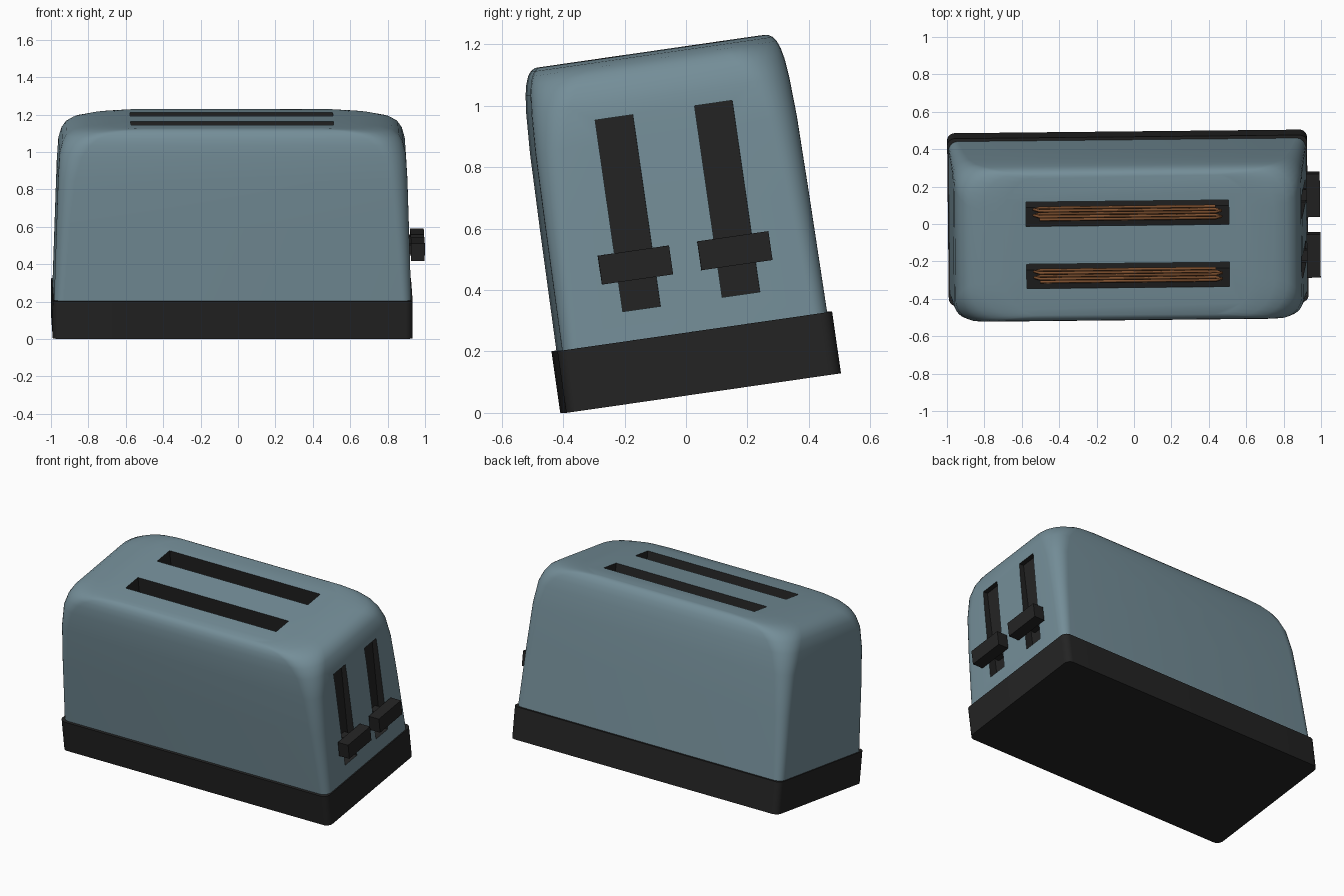
import bpy, bmesh, math
from mathutils import Matrix

if "Cube" in bpy.data.objects:
    bpy.data.objects.remove(bpy.data.objects["Cube"])

# whole toaster leans back a little and is turned very slightly
HX, HA, CX = 0.962, 0.452, -0.033
TILT = math.radians(8.2)
POSE = (Matrix.Translation((0, 0.048, HA * math.sin(TILT)))
        @ Matrix.Rotation(math.radians(0.6), 4, 'Z') @ Matrix.Rotation(TILT, 4, 'X'))


def material(name, col):
    m = bpy.data.materials.new(name)
    m.diffuse_color = (*col, 1)
    m.use_nodes = True
    m.node_tree.nodes["Principled BSDF"].inputs["Base Color"].default_value = m.diffuse_color
    return m


BLUE = material("blue_grey_enamel", (0.175, 0.27, 0.315))
DARK = material("black_plastic", (0.017, 0.017, 0.017))
WIRE = material("copper_brown", (0.22, 0.085, 0.03))


def add_object(name, bm, mats):
    me = bpy.data.meshes.new(name)
    bmesh.ops.recalc_face_normals(bm, faces=bm.faces)
    bm.to_mesh(me)
    bm.free()
    for m in mats:
        me.materials.append(m)
    ob = bpy.data.objects.new(name, me)
    bpy.context.collection.objects.link(ob)
    return ob


def loft(name, levels, mats):
    """Stack of rounded rectangles: (z, half x, half y, corner radius)."""
    bm, rings, n = bmesh.new(), [], 8
    for z, hx, hy, r in levels:
        ring = []
        for q, (sx, sy) in enumerate(((1, 1), (-1, 1), (-1, -1), (1, -1))):
            for i in range(n + 1):
                t = (q + i / n) * math.pi / 2
                ring.append(bm.verts.new((CX + sx * (hx - r) + r * math.cos(t),
                                          sy * (hy - r) + r * math.sin(t), z)))
        rings.append(ring)
    for lo, hi in zip(rings, rings[1:]):
        for i in range(len(lo)):
            j = (i + 1) % len(lo)
            bm.faces.new((lo[i], lo[j], hi[j], hi[i]))
    bm.faces.new(rings[0][::-1])
    bm.faces.new(rings[-1])
    return add_object(name, bm, mats)


def boxes(name, bounds, mats, index=0):
    bm = bmesh.new()
    for x0, x1, y0, y1, z0, z1 in bounds:
        mat = (Matrix.Translation(((x0 + x1) / 2, (y0 + y1) / 2, (z0 + z1) / 2))
               @ Matrix.Diagonal((x1 - x0, y1 - y0, z1 - z0, 1)))
        bmesh.ops.create_cube(bm, size=1, matrix=mat)
    for f in bm.faces:
        f.material_index = index
    return add_object(name, bm, mats)


def smooth(ob, angle=32):
    bpy.ops.object.select_all(action='DESELECT')
    bpy.context.view_layer.objects.active = ob
    ob.select_set(True)
    bpy.ops.object.shade_smooth_by_angle(angle=math.radians(angle))


# base tray
base = loft("base", [(0, HX, HA, 0.04), (0.203, HX, HA, 0.04)], [DARK])

# body shell
body = loft("body", [(0.19, 0.955, 0.436, 0.05), (0.6, 0.942, 0.433, 0.07),
                     (0.85, 0.934, 0.43, 0.09), (0.98, 0.926, 0.424, 0.12),
                     (1.04, 0.91, 0.418, 0.15), (1.075, 0.888, 0.411, 0.17),
                     (1.1, 0.85, 0.402, 0.19), (1.115, 0.78, 0.392, 0.2),
                     (1.124, 0.66, 0.378, 0.2)], [BLUE, DARK])

# bread slots and lever slots, cut with dark walls
SLOT_Y = (-0.164, 0.172)
LEVER_Y = (-0.161, 0.166)
cuts = [(-0.577, 0.507, y - 0.066, y + 0.066, 0.42, 1.3) for y in SLOT_Y]
cuts += [(0.865, 1.1, y - 0.062, y + 0.062, 0.3, 0.93) for y in LEVER_Y]
cutter = boxes("slot_cutter", cuts, [BLUE, DARK], 1)
mod = body.modifiers.new("slots", 'BOOLEAN')
mod.object, mod.operation, mod.solver = cutter, 'DIFFERENCE', 'EXACT'
bpy.context.view_layer.objects.active = body
bpy.ops.object.modifier_apply(modifier=mod.name)
bpy.data.objects.remove(cutter)

# lever knobs with stems reaching into the slots
parts = [base, body]
for k, y in enumerate(LEVER_Y):
    parts.append(boxes(f"lever_{k + 1}", [(0.922, 0.995, y - 0.117, y + 0.117, 0.397, 0.492),
                                          (0.866, 0.93, y - 0.03, y + 0.03, 0.42, 0.47)], [DARK]))


# heating wires snaking along both walls of each bread slot
def heating_wire(name, y, top):
    cu = bpy.data.curves.new(name, 'CURVE')
    cu.dimensions, cu.bevel_depth, cu.bevel_resolution = '3D', 0.008, 1
    pts = []
    for i in range(5):
        z, s = top - i * 0.11, 1 if i % 2 else -1
        pts += [(-0.035 + s * 0.47, y, z), (-0.035 - s * 0.47, y, z),
                (-0.035 - s * 0.5, y, z - 0.055)]
    sp = cu.splines.new('POLY')
    sp.points.add(len(pts) - 2)
    for p, co in zip(sp.points, pts[:-1]):
        p.co = (*co, 1)
    cu.materials.append(WIRE)
    ob = bpy.data.objects.new(name, cu)
    bpy.context.collection.objects.link(ob)
    return ob


for k, y in enumerate(SLOT_Y):
    parts.append(heating_wire(f"front_heating_wire_{k + 1}", y - 0.055, 0.95))
    parts.append(heating_wire(f"back_heating_wire_{k + 1}", y + 0.055, 0.99))

smooth(base)
smooth(body)
for ob in parts:
    ob.matrix_world = POSE
